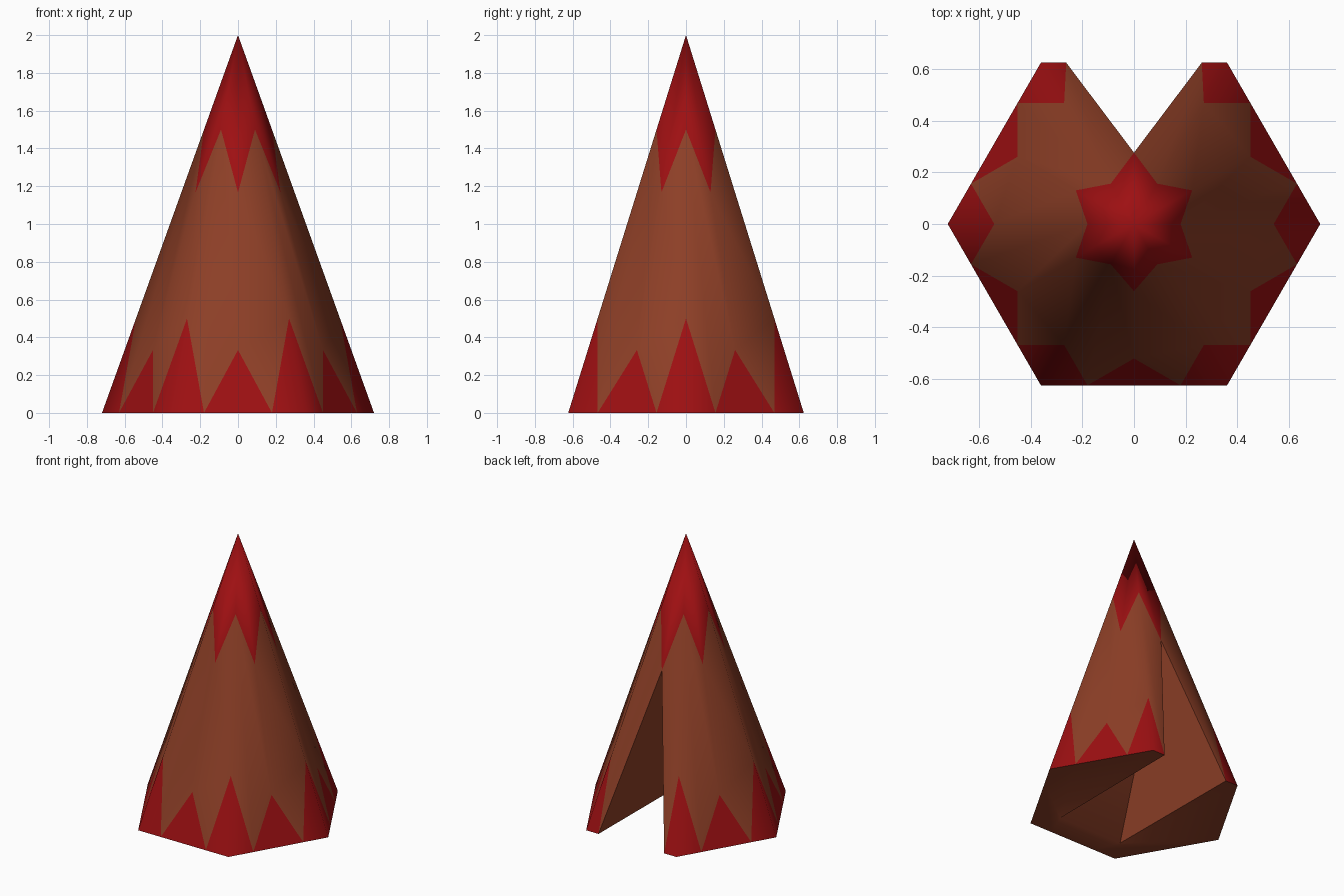
import bpy, bmesh, math
from mathutils import Vector

if "Cube" in bpy.data.objects:
    bpy.data.objects.remove(bpy.data.objects["Cube"])

H, R = 2.0, 0.72
APEX = Vector((0, 0, H))


def material(name, rgb):
    m = bpy.data.materials.new(name)
    m.diffuse_color = (*rgb, 1)
    m.use_nodes = True
    m.node_tree.nodes["Principled BSDF"].inputs["Base Color"].default_value = m.diffuse_color
    return m


def up(base_point, z):
    """Slide a base point along the slope towards the apex."""
    return base_point.lerp(APEX, z / H)


bm = bmesh.new()
cache = {}


def vert(p):
    key = tuple(round(c, 4) + 0.0 for c in p)
    if key not in cache:
        cache[key] = bm.verts.new(key)
    return cache[key]


def face(points, mat):
    f = bm.faces.new([vert(p) for p in points])
    f.material_index = mat


BROWN, RED = 0, 1
corners = [Vector((R * math.cos(math.radians(60 * k)), R * math.sin(math.radians(60 * k)), 0))
           for k in range(6)]
back = R * math.cos(math.radians(30))

# Doorway points: opening in the back wall and the inner edge of the floor
door_r, door_l = Vector((0.262, back, 0)), Vector((-0.262, back, 0))
in_r, in_l = Vector((0.255, -0.445, 0)), Vector((-0.255, -0.445, 0))
door_top = up(Vector((0, back, 0)), 1.115)

# Six painted walls with zigzag borders; wall 1 carries the doorway
rim = []
for k in range(6):
    a, b = corners[k], corners[(k + 1) % 6]
    mid = (a + b) / 2
    if k == 1:
        v1, v2, low = door_r, door_l, door_top
        face([v1, door_top, up(a, 1.5), up(a, 0.5)], BROWN)
        face([v2, up(b, 0.5), up(b, 1.5), door_top], BROWN)
        rim += [a, v1, in_r, in_l, v2]
    else:
        v1, v2, low = a.lerp(b, 0.25), a.lerp(b, 0.75), up(mid, 1.167)
        peak = up(mid, 0.333)
        face([up(a, 0.5), v1, peak, v2, up(b, 0.5), up(b, 1.5), low, up(a, 1.5)], BROWN)
        face([v1, v2, peak], RED)
        rim += [a, v1, v2]
    face([a, v1, up(a, 0.5)], RED)
    face([v2, b, up(b, 0.5)], RED)
    face([APEX, up(a, 1.5), low, up(b, 1.5)], RED)

# Underside rim and the hollow inside
face(rim[::-1], BROWN)
face([door_r, in_r, door_top], BROWN)
face([in_r, in_l, door_top], BROWN)
face([in_l, door_l, door_top], BROWN)

bmesh.ops.recalc_face_normals(bm, faces=bm.faces)
mesh = bpy.data.meshes.new("tent")
bm.to_mesh(mesh)
bm.free()
mesh.materials.append(material("brown_hide", (0.27, 0.05, 0.02)))
mesh.materials.append(material("red_paint", (0.34, 0.005, 0.006)))
tent = bpy.data.objects.new("tent", mesh)
bpy.context.collection.objects.link(tent)

# Smooth wall corners, sharp rim and doorway
bpy.context.view_layer.objects.active = tent
tent.select_set(True)
bpy.ops.object.shade_smooth_by_angle(angle=math.radians(60))
